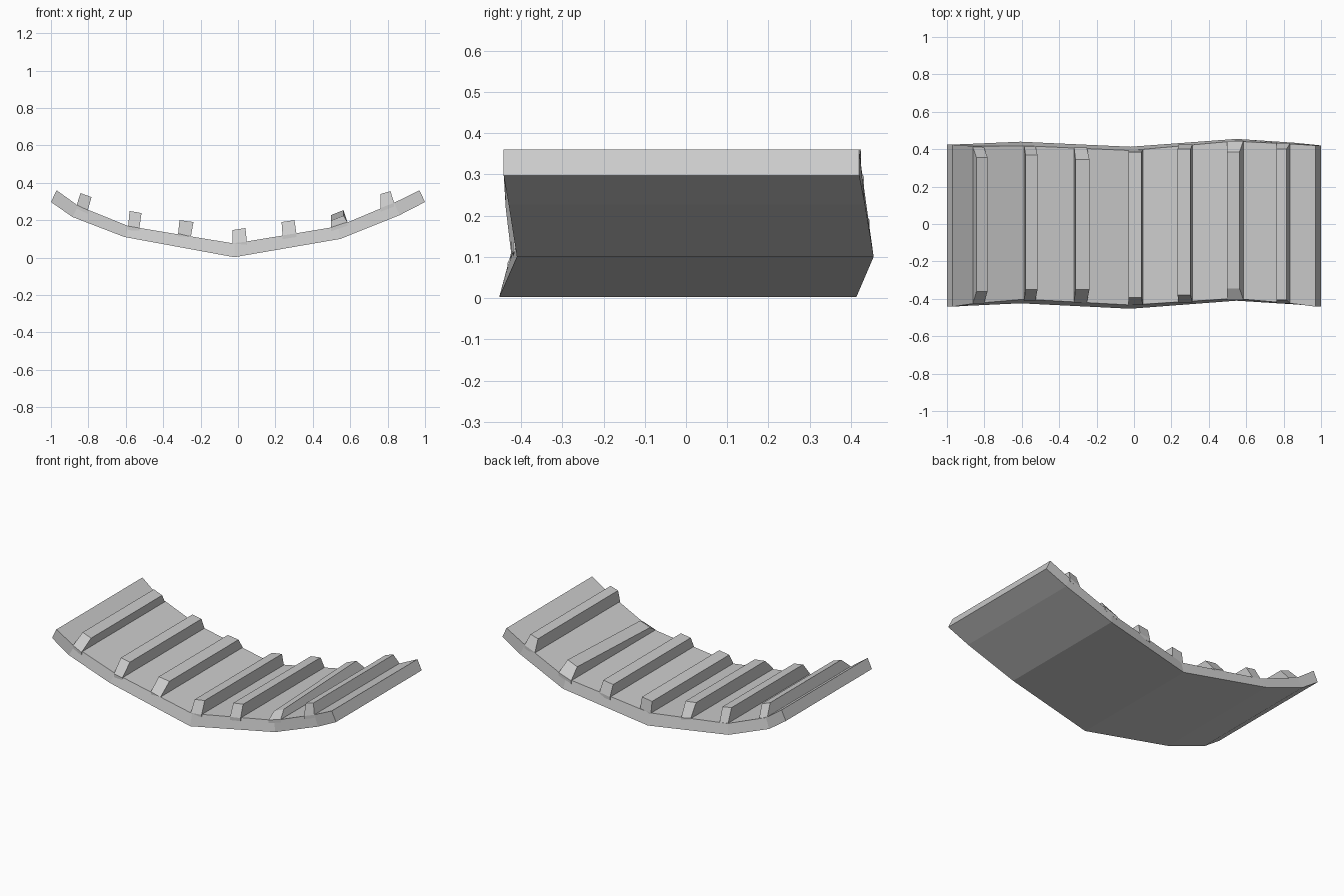
import bpy, bmesh

def make_object(name, verts, faces):
    me = bpy.data.meshes.new(name)
    me.from_pydata(verts, [], faces)
    bm = bmesh.new()
    bm.from_mesh(me)
    bmesh.ops.recalc_face_normals(bm, faces=bm.faces)
    bm.to_mesh(me)
    bm.free()
    ob = bpy.data.objects.new(name, me)
    bpy.context.collection.objects.link(ob)
    return ob

# Curved plank: bottom x, bottom z, top x, top z, front y, back y, top-edge inset
stations = [
    (-1.0, .297, -.97, .36, -.442, .424, .0),
    (-.885, .217, -.855, .277, -.437, .428, .012),
    (-.607, .11, -.585, .168, -.424, .44, .022),
    (-.02, .002, -.02, .075, -.453, .413, .02),
    (.548, .10, .535, .167, -.41, .455, .012),
    (.864, .227, .835, .293, -.43, .434, .006),
    (1.0, .297, .97, .36, -.442, .42, .0)]
verts, faces = [], []
for bx, bz, tx, tz, f, b, i in stations:
    verts += [(bx, f, bz), (bx, b, bz), (tx, b - i, tz), (tx, f + i, tz)]
for s in range(len(stations) - 1):
    for k in range(4):
        n = (k + 1) % 4
        faces.append((s*4 + k, s*4 + n, s*4 + 4 + n, s*4 + 4 + k))
last = 4 * (len(stations) - 1)
faces += [(0, 1, 2, 3), (last, last + 3, last + 2, last + 1)]
make_object("curved_plank", verts, faces)

# Cross ribs: base left/right (x, z), top left/right (x, z),
# front base/top y, back top/base y, drop of the front top edge
ribs = [
    ((-.862, .282), (-.803, .253), (-.842, .345), (-.783, .323), (-.428, -.36, .355, .412), 0),
    ((-.587, .168), (-.527, .158), (-.58, .249), (-.516, .238), (-.41, -.35, .37, .415), 0),
    ((-.32, .128), (-.252, .112), (-.313, .2), (-.238, .19), (-.42, -.35, .345, .408), 0),
    ((-.03, .077), (.047, .085), (-.03, .147), (.04, .158), (-.433, -.392, .385, .395), 0),
    ((.238, .118), (.312, .13), (.233, .19), (.302, .2), (-.42, -.38, .40, .425), 0),
    ((.497, .161), (.585, .19), (.497, .227), (.564, .254), (-.405, -.345, .385, .445), .03),
    ((.762, .265), (.835, .293), (.762, .34), (.815, .355), (-.425, -.405, .40, .432), 0)]
sink = .02
for r, (bl, br, tl, tr, (f0, f1, b1, b0), drop) in enumerate(ribs):
    v = [(bl[0], f0, bl[1] - sink), (br[0], f0, br[1] - sink),
         (br[0], b0, br[1] - sink), (bl[0], b0, bl[1] - sink),
         (bl[0], f0, bl[1]), (br[0], f0, br[1]),
         (br[0], b0, br[1]), (bl[0], b0, bl[1]),
         (tl[0], f1, tl[1] - drop), (tr[0], f1, tr[1] - drop),
         (tr[0], b1, tr[1]), (tl[0], b1, tl[1])]
    f = [(0, 3, 2, 1), (8, 9, 10, 11)]
    for o in (0, 4):
        f += [(o + k, o + (k + 1) % 4, o + 4 + (k + 1) % 4, o + 4 + k) for k in range(4)]
    make_object(f"cross_rib_{r + 1}", v, f)
